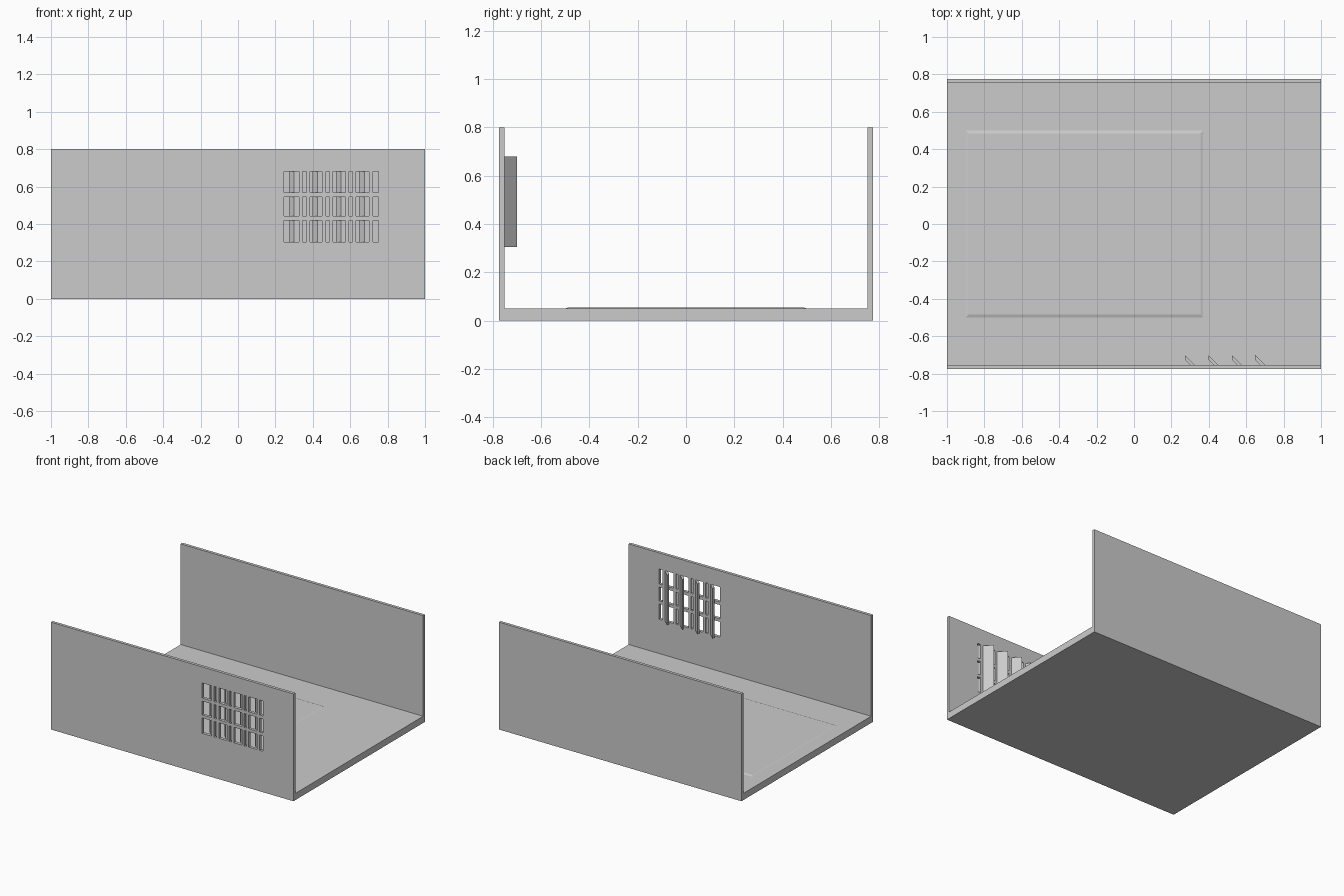
import bpy, bmesh
from mathutils import Vector

if "Cube" in bpy.data.objects:
    bpy.data.objects.remove(bpy.data.objects["Cube"])

W, D, H = 1.0, 0.775, 0.8      # half width, half depth, height
FLOOR, WALL = 0.05, 0.022      # floor and wall thickness


def finish(name, bm):
    bmesh.ops.recalc_face_normals(bm, faces=bm.faces)
    mesh = bpy.data.meshes.new(name)
    bm.to_mesh(mesh)
    bm.free()
    obj = bpy.data.objects.new(name, mesh)
    bpy.context.collection.objects.link(obj)
    return obj


def box(name, lo, hi, taper=0.0):
    """Box between two corners; taper insets the top edge all round."""
    bm = bmesh.new()
    bmesh.ops.create_cube(bm, size=1)
    for v in bm.verts:
        t = taper if v.co.z > 0 else 0
        x = hi[0] - t if v.co.x > 0 else lo[0] + t
        y = hi[1] - t if v.co.y > 0 else lo[1] + t
        v.co = (x, y, hi[2] if v.co.z > 0 else lo[2])
    return finish(name, bm)


def extrude(bm, faces, vec):
    res = bmesh.ops.extrude_face_region(bm, geom=faces, use_keep_orig=True)
    verts = [g for g in res["geom"] if isinstance(g, bmesh.types.BMVert)]
    bmesh.ops.translate(bm, verts=verts, vec=Vector(vec))


# Floor, raised floor panel and rear wall
box("floor", (-W, -D, 0), (W, D, FLOOR))
box("floor_panel", (-0.9, -0.5, FLOOR), (0.37, 0.5, FLOOR + 0.005), taper=0.015)
box("rear_wall", (-W, D - WALL, FLOOR), (W, D, H))

# Front wall: a grid of faces with the window cells left out
columns = [(.247, .325), (.345, .365), (.385, .45), (.47, .488),
           (.508, .576), (.594, .611), (.631, .70), (.721, .75)]
rows = [(.305, .42), (.442, .545), (.568, .68)]
xs = [-W] + [x for c in columns for x in c] + [W]
zs = [FLOOR] + [z for r in rows for z in r] + [H]
bm = bmesh.new()
grid = [[bm.verts.new((x, -D, z)) for z in zs] for x in xs]
for i in range(len(xs) - 1):
    for j in range(len(zs) - 1):
        if not (i % 2 and j % 2):
            bm.faces.new((grid[i][j], grid[i + 1][j],
                          grid[i + 1][j + 1], grid[i][j + 1]))
extrude(bm, bm.faces[:], (0, WALL, 0))
finish("front_wall_with_grille", bm)

# Slanted louvers behind the grille
profile = [(0, 0), (-0.025, 0), (-0.052, 0.027), (-0.052, 0.052)]
for n in range(4):
    x0 = 0.325 + 0.125 * n
    bm = bmesh.new()
    face = bm.faces.new([bm.verts.new((x0 + px, -D + WALL + py, rows[0][0]))
                         for px, py in profile])
    extrude(bm, [face], (0, 0, rows[-1][1] - rows[0][0]))
    finish(f"louver_{n + 1}", bm)
